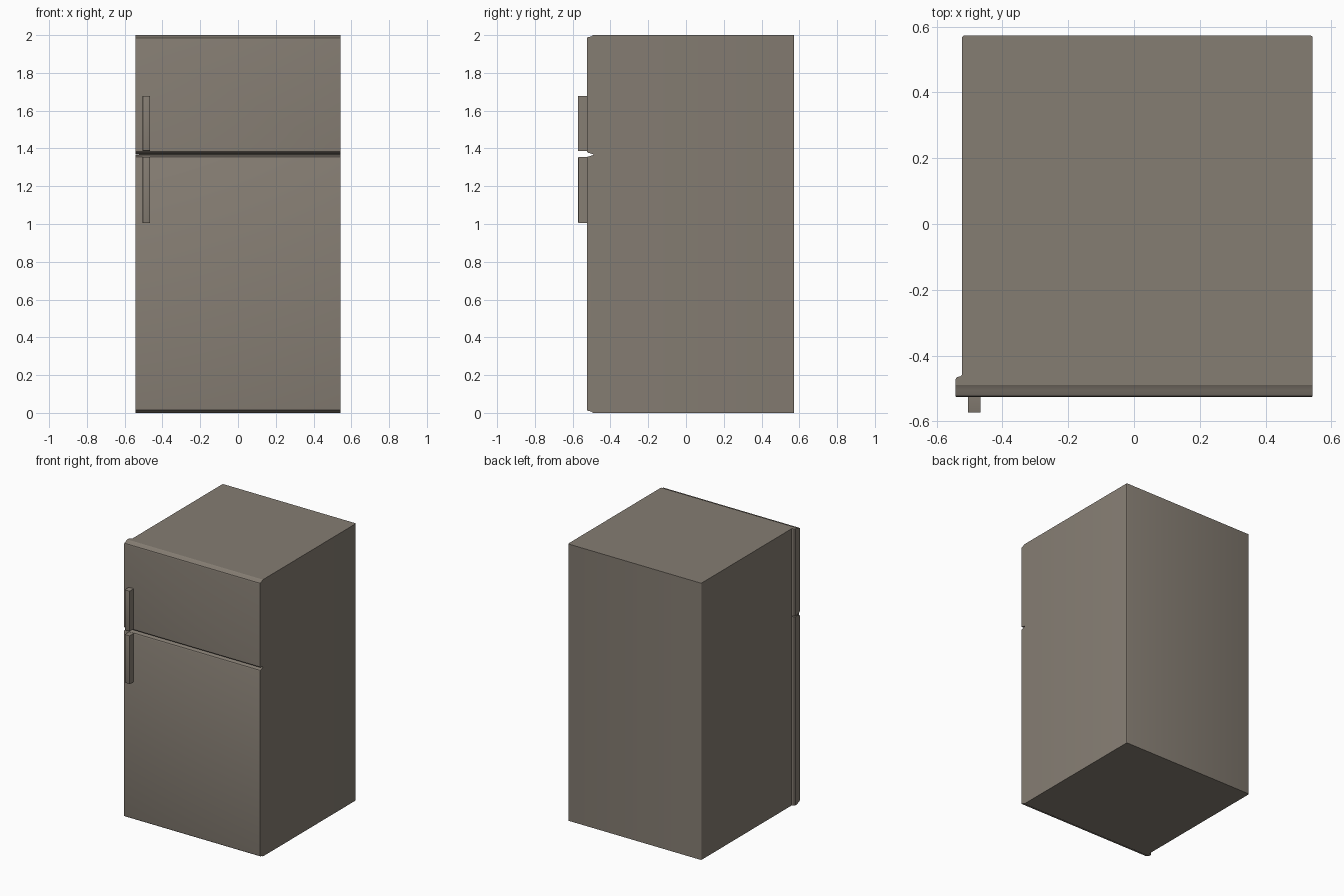
import bpy, bmesh

if "Cube" in bpy.data.objects:
    bpy.data.objects.remove(bpy.data.objects["Cube"])

paint = bpy.data.materials.new("warm grey enamel")
paint.diffuse_color = (0.235, 0.205, 0.170, 1)
paint.use_nodes = True
paint.node_tree.nodes["Principled BSDF"].inputs["Base Color"].default_value = paint.diffuse_color


def extrude(name, pts, to3d, a, b, bevel_rule=None, width=0.006, segs=3):
    """Extrude a 2D outline from a to b, bevelling the edges picked by a rule."""
    bm = bmesh.new()
    ra = [bm.verts.new(to3d(p, a)) for p in pts]
    rb = [bm.verts.new(to3d(p, b)) for p in pts]
    n = len(pts)
    bm.faces.new(ra)
    bm.faces.new(rb[::-1])
    for i in range(n):
        j = (i + 1) % n
        bm.faces.new((ra[j], ra[i], rb[i], rb[j]))
    if bevel_rule:
        edges = [e for e in bm.edges if bevel_rule(e.verts[0].co, e.verts[1].co)]
        bmesh.ops.bevel(bm, geom=edges, offset=width, segments=segs,
                        profile=0.5, affect='EDGES', clamp_overlap=True)
    bmesh.ops.recalc_face_normals(bm, faces=bm.faces)
    me = bpy.data.meshes.new(name)
    bm.to_mesh(me)
    bm.free()
    me.materials.append(paint)
    ob = bpy.data.objects.new(name, me)
    bpy.context.collection.objects.link(ob)
    bpy.ops.object.select_all(action='DESELECT')
    ob.select_set(True)
    bpy.context.view_layer.objects.active = ob
    bpy.ops.object.shade_smooth_by_angle(angle=0.52)
    return ob


def plan(p, z):
    return (p[0], p[1], z)


def side(p, x):
    return (x, p[0], p[1])


L, R, BODY_L = -0.543, 0.543, -0.523
FRONT, SEAM, BACK = -0.525, -0.49, 0.573

# cabinet, with softened rear vertical corners
extrude("cabinet", [(BODY_L, SEAM), (R, SEAM), (R, BACK), (BODY_L, BACK)], plan, 0, 2,
        lambda a, b: a.y > 0.5 and b.y > 0.5 and abs(a.z - b.z) > 1, 0.008)


def front_edges(a, b):
    # vertical end edges on the door front
    return abs(a.x - b.x) < 1e-4 and a.y < FRONT + 1e-4 and b.y < FRONT + 1e-4


# doors: side profiles with stepped outer edges and a tapered seam between them
lower = [(SEAM, 0.0), (-0.505, 0.008), (-0.517, 0.010), (-0.523, 0.014), (FRONT, 0.022),
         (FRONT, 1.350), (-0.522, 1.356), (-0.510, 1.359), (SEAM, 1.366)]
upper = [(SEAM, 1.368), (-0.505, 1.374), (-0.519, 1.376), (FRONT, 1.383),
         (FRONT, 1.978), (-0.523, 1.986), (-0.517, 1.990), (-0.505, 1.992), (SEAM, 2.0)]
extrude("fridge_door", lower, side, L, R, front_edges, 0.007)
extrude("freezer_door", upper, side, L, R, front_edges, 0.007)

# door lips overhanging the left side of the cabinet
lip = [(L, SEAM), (BODY_L, SEAM), (BODY_L, -0.459), (-0.527, -0.463),
       (-0.537, -0.465), (L, -0.472)]
extrude("fridge_door_lip", lip, plan, 0.0, 1.364)
extrude("freezer_door_lip", lip, plan, 1.370, 2.0)

# handles
for name, z0, z1, y in (("fridge_handle", 1.005, 1.355, -0.571),
                        ("freezer_handle", 1.387, 1.678, -0.573)):
    extrude(name, [(-0.505, y), (-0.466, y), (-0.466, -0.515), (-0.505, -0.515)], plan, z0, z1,
            lambda a, b: a.y < -0.55 and b.y < -0.55, 0.003, 2)
